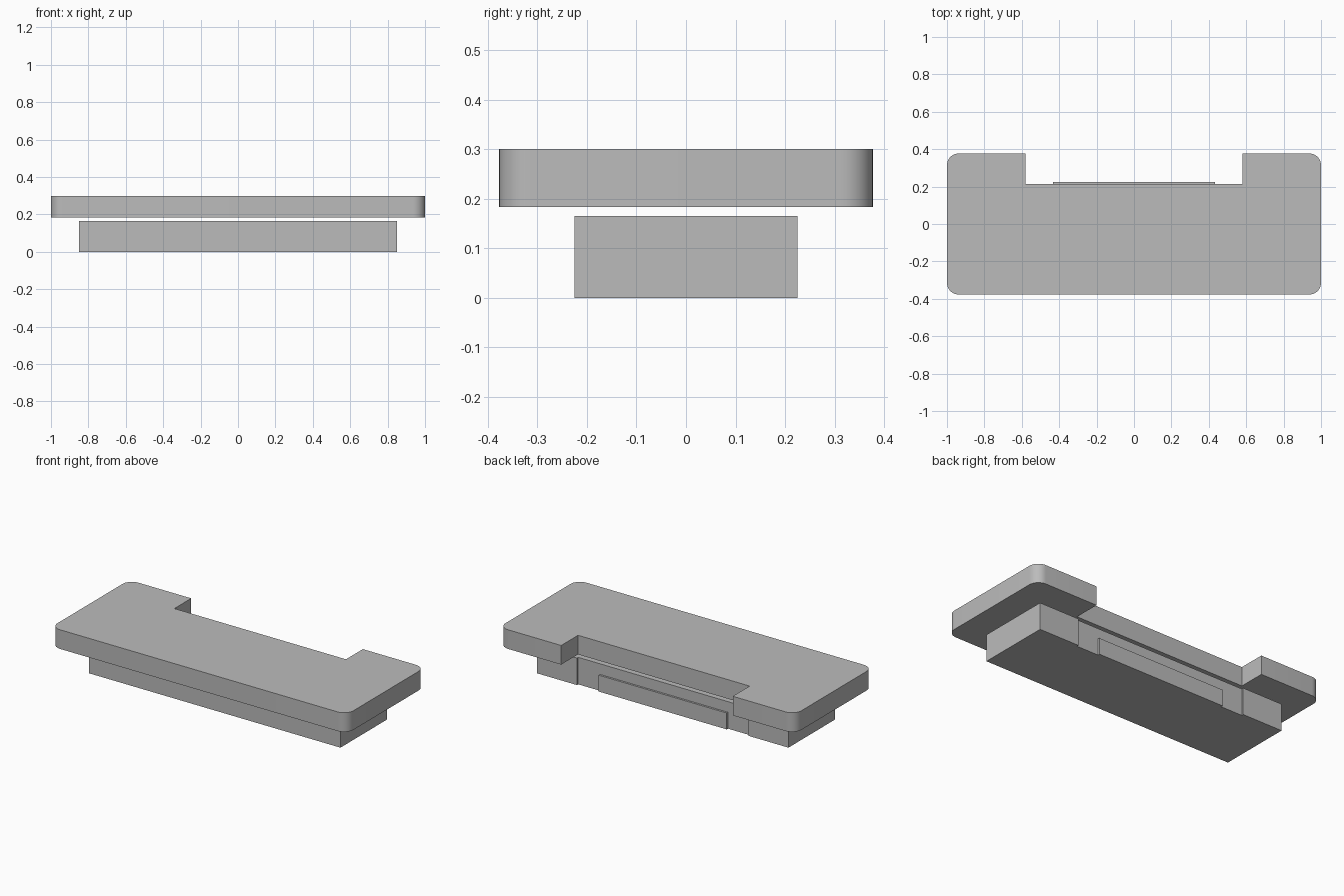
import bpy
import math

cube = bpy.data.objects.get("Cube")
if cube:
    bpy.data.objects.remove(cube, do_unlink=True)

grey = bpy.data.materials.new("plain_grey")
grey.use_nodes = True
color = (0.5, 0.5, 0.5, 1)
grey.diffuse_color = color
grey.node_tree.nodes["Principled BSDF"].inputs["Base Color"].default_value = color


def extrude_outline(name, outline, bottom, top):
    """Raise a counter-clockwise outline into a solid prism."""
    n = len(outline)
    verts = [(x, y, z) for z in (bottom, top) for x, y in outline]
    faces = [tuple(reversed(range(n))), tuple(range(n, 2 * n))]
    faces += [(i, (i + 1) % n, (i + 1) % n + n, i + n) for i in range(n)]
    mesh = bpy.data.meshes.new(name)
    mesh.from_pydata(verts, [], faces)
    mesh.materials.append(grey)
    obj = bpy.data.objects.new(name, mesh)
    bpy.context.collection.objects.link(obj)
    return obj


def mirrored(half):
    """Complete a right-hand half outline with its mirror image."""
    return half + [(-x, y) for x, y in reversed(half)]


def corner(cx, cy, radius, start, steps=10):
    """Quarter arc around a corner centre."""
    angles = [math.radians(start + 90 * i / steps) for i in range(steps + 1)]
    return [(cx + radius * math.cos(a), cy + radius * math.sin(a)) for a in angles]


length, depth, radius = 1.0, 0.377, 0.063
notch_x, notch_y = 0.58, 0.214

# Top slab: rounded outer corners, square notch in the back edge
half = corner(length - radius, -depth + radius, radius, -90)
half += corner(length - radius, depth - radius, radius, 0)
half += [(notch_x, depth), (notch_x, notch_y)]
slab = extrude_outline("top_slab", mirrored(half), 0.183, 0.3)

# Base block with a shallow recess along the back
base_y, recess_y = 0.225, 0.213
half = [(0.85, -base_y), (0.85, base_y), (notch_x, base_y), (notch_x, recess_y)]
extrude_outline("base_block", mirrored(half), 0, 0.165)

# Raised panel inside the recess
half = [(0.433, recess_y), (0.433, base_y)]
extrude_outline("back_panel", mirrored(half), 0, 0.1)

# Smooth the rounded corners only
bpy.ops.object.select_all(action="DESELECT")
slab.select_set(True)
bpy.context.view_layer.objects.active = slab
bpy.ops.object.shade_smooth_by_angle(angle=math.radians(30))
